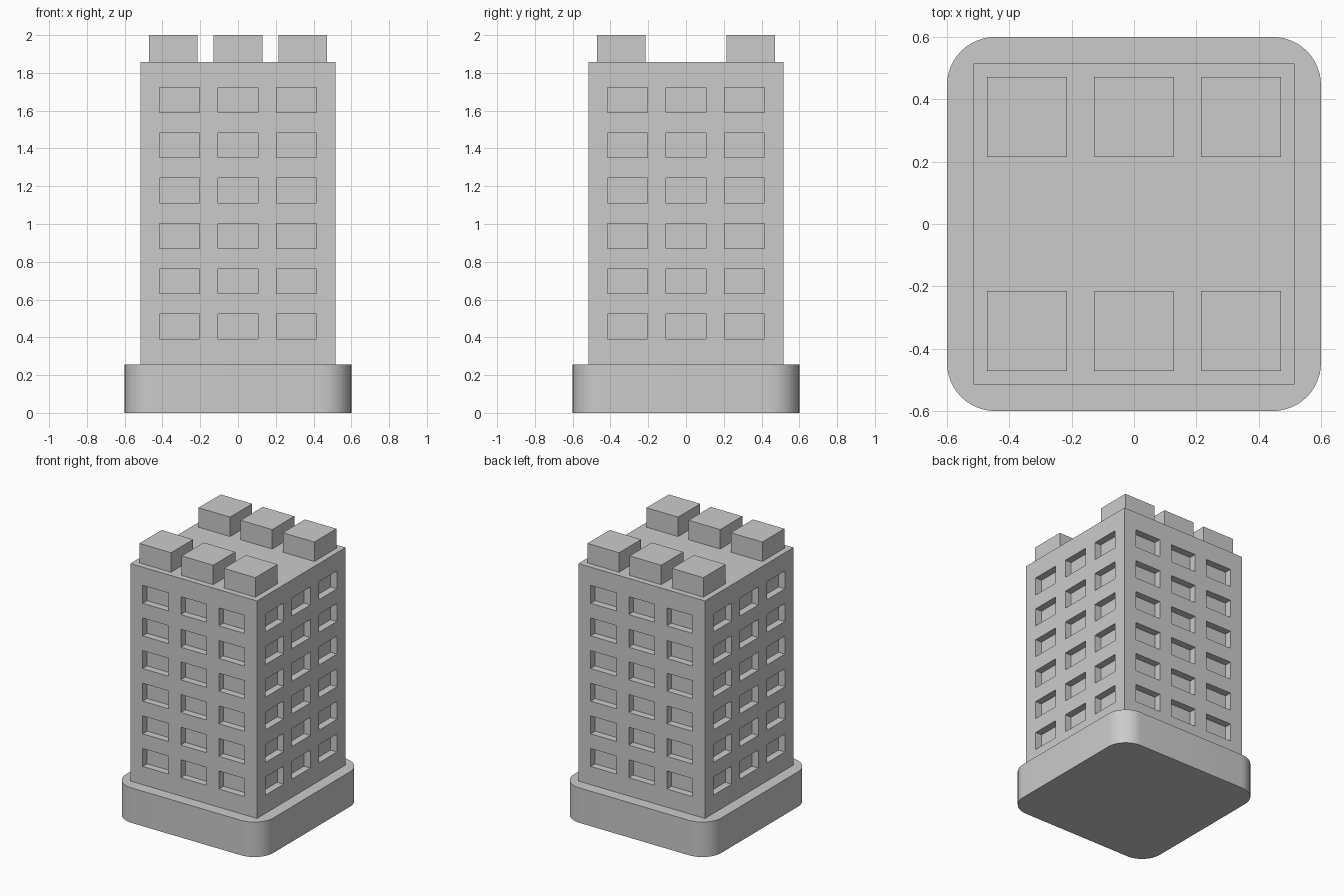
import bpy
import bmesh
import math
from mathutils import Vector

default = bpy.data.objects.get("Cube")
if default:
    bpy.data.objects.remove(default, do_unlink=True)

BASE_TOP, ROOF, TOP = 0.257, 1.857, 2.0
HALF = 0.515                       # tower half width
COLUMNS = [-0.31, 0, 0.31]         # window centres across a wall
FLOORS = [0.457 + 0.24 * i for i in range(6)]
WIN_W, WIN_H, WIN_DEPTH = 0.21, 0.132, 0.052

grey = bpy.data.materials.new("plain_grey")
grey.use_nodes = True
colour = (0.6, 0.6, 0.6, 1)
grey.diffuse_color = colour
grey.node_tree.nodes["Principled BSDF"].inputs["Base Color"].default_value = colour


def box(half, z0, z1, x=0, y=0):
    """A bmesh box with a square plan, between two heights."""
    bm = bmesh.new()
    bmesh.ops.create_cube(bm, size=1)
    bmesh.ops.scale(bm, vec=(2 * half, 2 * half, z1 - z0), verts=bm.verts)
    bmesh.ops.translate(bm, vec=(x, y, (z0 + z1) / 2), verts=bm.verts)
    return bm


def finish(bm, name):
    mesh = bpy.data.meshes.new(name)
    bm.to_mesh(mesh)
    bm.free()
    mesh.materials.append(grey)
    obj = bpy.data.objects.new(name, mesh)
    bpy.context.collection.objects.link(obj)
    return obj


# Plinth with rounded vertical corners
bm = box(0.6, 0, BASE_TOP)
corners = [e for e in bm.edges if abs(e.verts[0].co.z - e.verts[1].co.z) > 0.1]
bmesh.ops.bevel(bm, geom=corners, offset=0.155, offset_type='OFFSET',
                segments=12, profile=0.5, affect='EDGES')
base = finish(bm, "base")
bpy.ops.object.select_all(action='DESELECT')
base.select_set(True)
bpy.context.view_layer.objects.active = base
bpy.ops.object.shade_smooth_by_angle(angle=math.radians(30))

# Tower: slice the walls along the window borders, then push the windows in
bm = box(HALF, BASE_TOP, ROOF)
slices = [(axis, c + s * WIN_W / 2) for axis in (0, 1) for c in COLUMNS for s in (-1, 1)]
slices += [(2, z + s * WIN_H / 2) for z in FLOORS for s in (-1, 1)]
for axis, position in slices:
    normal = Vector((0, 0, 0))
    normal[axis] = 1
    bmesh.ops.bisect_plane(bm, geom=bm.verts[:] + bm.edges[:] + bm.faces[:],
                           plane_co=normal * position, plane_no=normal)


def is_window(face):
    if abs(face.normal.z) > 0.5:
        return False
    c = face.calc_center_median()
    across = c.y if abs(face.normal.x) > 0.5 else c.x
    return (any(abs(across - x) < 0.01 for x in COLUMNS)
            and any(abs(c.z - z) < 0.01 for z in FLOORS))


bm.normal_update()
windows = [f for f in bm.faces if is_window(f)]
for face in bmesh.ops.extrude_discrete_faces(bm, faces=windows)["faces"]:
    bmesh.ops.translate(bm, vec=-face.normal * WIN_DEPTH, verts=face.verts)
bmesh.ops.recalc_face_normals(bm, faces=bm.faces)
finish(bm, "tower")

# Two rows of battlement blocks along the front and back of the roof
for row, y in (("front", -0.343), ("back", 0.343)):
    for side, x in (("right", -0.343), ("middle", 0), ("left", 0.343)):
        finish(box(0.1285, ROOF, TOP, x, y), f"roof_block_{row}_{side}")
